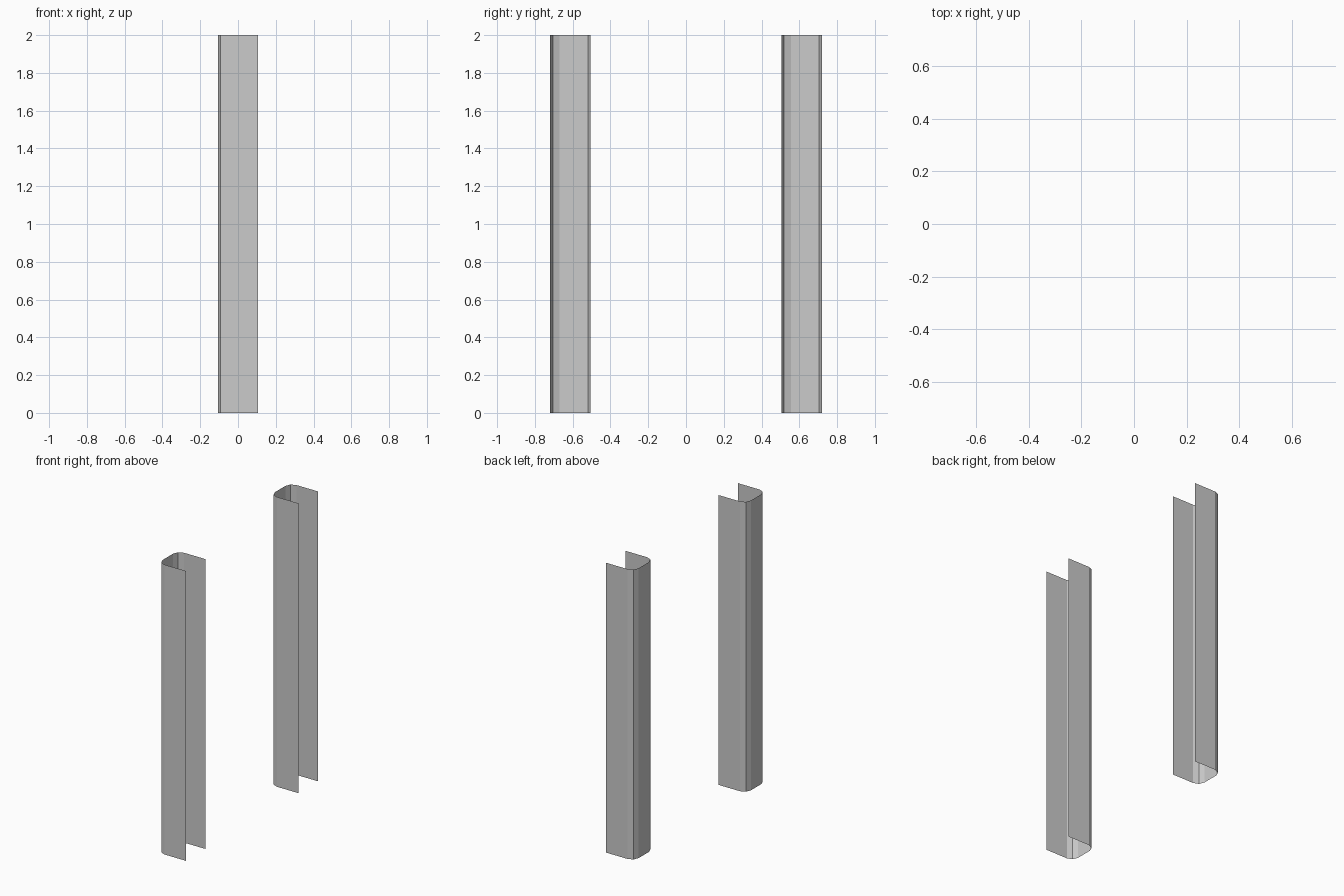
import bpy, bmesh, math

if "Cube" in bpy.data.objects:
    bpy.data.objects.remove(bpy.data.objects["Cube"])

HALF, RADIUS, HEIGHT, STEPS = 0.107, 0.05, 2.0, 2
OFFSET = 0.612


def channel_profile():
    # U section: open towards +x, rounded corners on the -x side
    pts = [(HALF, HALF)]
    c = HALF - RADIUS
    for cy, start in ((c, 90), (-c, 180)):
        for i in range(STEPS + 1):
            a = math.radians(start + 90 * i / STEPS)
            pts.append((-c + RADIUS * math.cos(a), cy + RADIUS * math.sin(a)))
    pts.append((HALF, -HALF))
    return pts


def make_channel(name, y):
    # Open sheet: profile edges extruded straight up
    bm = bmesh.new()
    verts = [bm.verts.new((px, py, 0)) for px, py in channel_profile()]
    edges = [bm.edges.new(pair) for pair in zip(verts, verts[1:])]
    ext = bmesh.ops.extrude_edge_only(bm, edges=edges)
    top = [g for g in ext["geom"] if isinstance(g, bmesh.types.BMVert)]
    bmesh.ops.translate(bm, verts=top, vec=(0, 0, HEIGHT))
    # Outward normals
    for f in bm.faces:
        f.normal_update()
        mid = f.calc_center_median()
        if f.normal.x * mid.x + f.normal.y * mid.y < 0:
            f.normal_flip()
    mesh = bpy.data.meshes.new(name)
    bm.to_mesh(mesh)
    bm.free()
    obj = bpy.data.objects.new(name, mesh)
    obj.location.y = y
    bpy.context.collection.objects.link(obj)


# Pair of upright channels
make_channel("front_channel_post", -OFFSET)
make_channel("back_channel_post", OFFSET)
